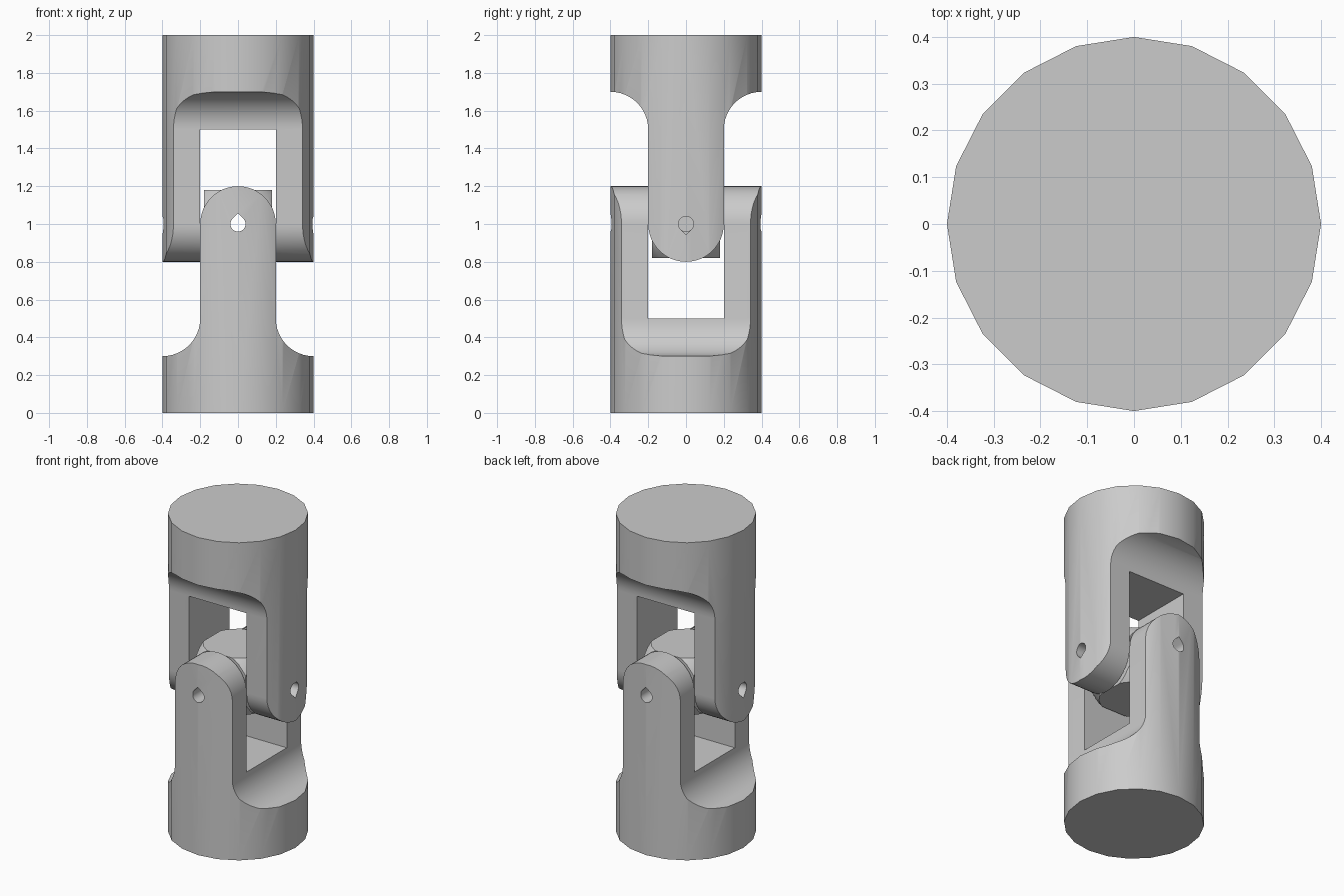
import bpy
import bmesh
from math import cos, sin, pi, radians
from mathutils import Matrix

cube = bpy.data.objects.get("Cube")
if cube:
    bpy.data.objects.remove(cube, do_unlink=True)

RADIUS, HALF, MID = 0.4, 0.2, 1.0   # barrel radius, fork half width, pivot height

grey = bpy.data.materials.new("plain_grey")
grey.use_nodes = True
grey.diffuse_color = (0.6, 0.6, 0.6, 1)
grey.node_tree.nodes["Principled BSDF"].inputs["Base Color"].default_value = (0.6, 0.6, 0.6, 1)


def finish(bm, name):
    bmesh.ops.recalc_face_normals(bm, faces=bm.faces)
    mesh = bpy.data.meshes.new(name)
    bm.to_mesh(mesh)
    bm.free()
    mesh.materials.append(grey)
    obj = bpy.data.objects.new(name, mesh)
    bpy.context.collection.objects.link(obj)
    return obj


def prism(name, outline, y0=-0.6, y1=0.6):
    """Extrude an (x, z) outline along y."""
    bm = bmesh.new()
    face = bm.faces.new([bm.verts.new((x, y0, z)) for x, z in outline])
    new = bmesh.ops.extrude_face_region(bm, geom=[face])["geom"]
    moved = [v for v in new if isinstance(v, bmesh.types.BMVert)]
    bmesh.ops.translate(bm, verts=moved, vec=(0, y1 - y0, 0))
    return finish(bm, name)


def box(name, size, centre):
    bm = bmesh.new()
    bmesh.ops.create_cube(bm, size=1, matrix=Matrix.Translation(centre) @ Matrix.Diagonal((*size, 1)))
    return finish(bm, name)


def activate(obj):
    bpy.ops.object.select_all(action='DESELECT')
    obj.select_set(True)
    bpy.context.view_layer.objects.active = obj


def cut(obj, cutter, operation='DIFFERENCE'):
    activate(obj)
    mod = obj.modifiers.new("cut", 'BOOLEAN')
    mod.operation, mod.object, mod.solver = operation, cutter, 'EXACT'
    bpy.ops.object.modifier_apply(modifier=mod.name)
    bpy.data.objects.remove(cutter, do_unlink=True)


def arc(cx, cz, r, start, end, steps):
    angles = [radians(start + (end - start) * i / steps) for i in range(steps + 1)]
    return [(cx + r * cos(a), cz + r * sin(a)) for a in angles]


def teardrop(r=0.04):
    """Pin hole with a pointed roof."""
    return arc(0, MID, r, 135, 405, 15) + [(0, MID + r * 2 ** 0.5)]


# Lower yoke: faceted barrel trimmed to a rounded tongue with filleted shoulders
bm = bmesh.new()
bmesh.ops.create_cone(bm, cap_ends=True, segments=20, radius1=RADIUS, radius2=RADIUS,
                      depth=1.4, matrix=Matrix.Translation((0, 0, 0.7)))
# align a corner of the barrel with the +x axis
corner = max(bm.verts, key=lambda v: v.co.x).co
turn = -pi / 20 if abs(corner.y) > 0.01 else 0
bmesh.ops.rotate(bm, verts=bm.verts, matrix=Matrix.Rotation(turn, 3, 'Z'))
lower = finish(bm, "lower_yoke")

right = [(0.6, -0.1), (0.6, 0.3)] + arc(RADIUS, 0.5, HALF, 270, 180, 12)
left = [(-x, z) for x, z in reversed(right)]
cut(lower, prism("tongue_shape", right + arc(0, MID, HALF, 0, 180, 24) + left), 'INTERSECT')
cut(lower, box("fork_slot", (1.2, 2 * HALF, 1.2), (0, 0, 1.1)))
cut(lower, prism("pin_hole", teardrop()))

# Upper yoke: the same part upside down and a quarter turn round
upper = lower.copy()
upper.data = lower.data.copy()
upper.name = upper.data.name = "upper_yoke"
bpy.context.collection.objects.link(upper)
upper.data.transform(Matrix.Rotation(pi / 2, 4, 'Z') @ Matrix.Translation((0, 0, 2 * MID))
                     @ Matrix.Rotation(pi, 4, 'X'))

# Centre block: ball trimmed flat on six sides, drilled through and dimpled
bm = bmesh.new()
bmesh.ops.create_uvsphere(bm, u_segments=24, v_segments=16, radius=0.27,
                          matrix=Matrix.Translation((0, 0, MID)))
block = finish(bm, "centre_block")
cut(block, box("block_sides", (0.36, 0.36, 0.36), (0, 0, MID)), 'INTERSECT')
cut(block, prism("pin_hole", teardrop()))
for side in (-1, 1):
    socket = prism("pin_socket", arc(0, MID, 0.04, 0, 345, 23), 0.1, 0.3)
    socket.data.transform(Matrix.Rotation(side * pi / 2, 4, 'Z'))
    cut(block, socket)

for obj in (lower, upper, block):
    activate(obj)
    bpy.ops.object.shade_smooth_by_angle(angle=radians(20))
